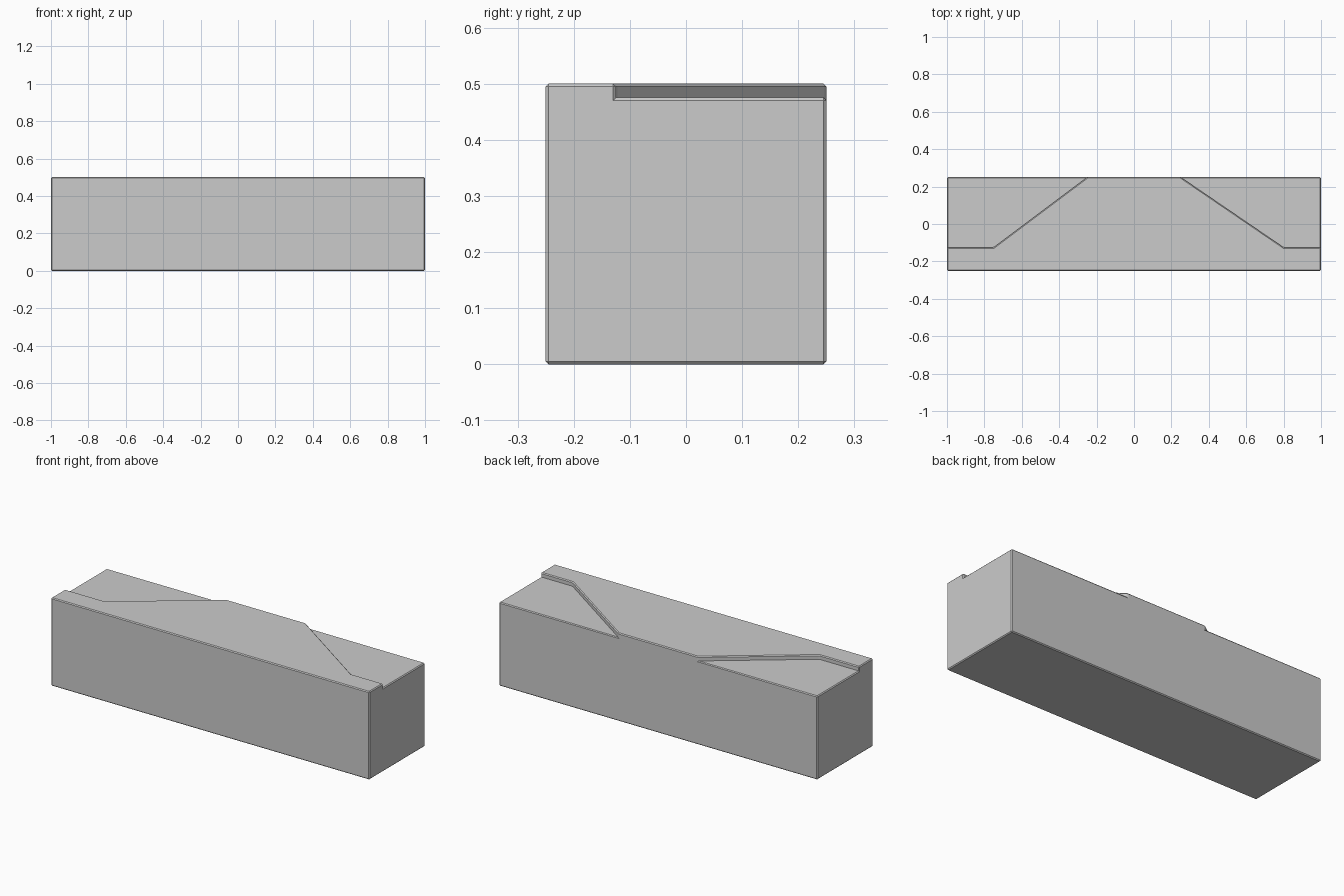
import bpy
import bmesh

cube = bpy.data.objects.get("Cube")
if cube:
    bpy.data.objects.remove(cube, do_unlink=True)

HALF_X, HALF_Y = 1.0, 0.25
FLOOR_Z, STEP, CHAMFER = 0.475, 0.025, 0.005
WALL_Y = -0.125

# Plain grey stone
stone = bpy.data.materials.new("plain_grey")
stone.use_nodes = True
grey = (0.6, 0.6, 0.6, 1.0)
stone.diffuse_color = grey
stone.node_tree.nodes["Principled BSDF"].inputs["Base Color"].default_value = grey

bm = bmesh.new()


def point(x, y):
    return bm.verts.new((x, y, 0))


def side_points(side, bend_x, back_x):
    """Corners at one end: front, wall end, wall bend, wall at back, back."""
    return [point(side * x, y) for x, y in (
        (HALF_X, -HALF_Y), (HALF_X, WALL_Y), (bend_x, WALL_Y),
        (back_x, HALF_Y), (HALF_X, HALF_Y))]


# Plan: a raised middle between two lower ledges
left = side_points(1, 0.8, 0.25)
right = side_points(-1, 0.75, 0.25)
for loop in (left[:4] + right[3::-1], left[1:], right[:0:-1]):
    bm.faces.new(loop)


def extrude_up(faces, height):
    made = bmesh.ops.extrude_face_region(bm, geom=faces)["geom"]
    verts = [g for g in made if isinstance(g, bmesh.types.BMVert)]
    bmesh.ops.translate(bm, verts=verts, vec=(0, 0, height))
    return [g for g in made if isinstance(g, bmesh.types.BMFace)]


# Solid block, then the raised platform
tops = extrude_up(list(bm.faces), FLOOR_Z)
tops = [f for f in tops if all(v.co.z > FLOOR_Z / 2 for v in f.verts)]
extrude_up([max(tops, key=lambda f: len(f.verts))], STEP)

# Merge flat neighbours into clean faces
bmesh.ops.recalc_face_normals(bm, faces=bm.faces[:])
bmesh.ops.dissolve_limit(bm, angle_limit=0.02, verts=bm.verts[:], edges=bm.edges[:])
bmesh.ops.recalc_face_normals(bm, faces=bm.faces[:])

mesh = bpy.data.meshes.new("stepped_block")
bm.to_mesh(mesh)
bm.free()
mesh.materials.append(stone)
block = bpy.data.objects.new("stepped_block", mesh)
bpy.context.collection.objects.link(block)

# Narrow chamfer on every edge
bevel = block.modifiers.new("edge_chamfer", "BEVEL")
bevel.width = CHAMFER
bevel.segments = 1
bevel.limit_method = "ANGLE"
